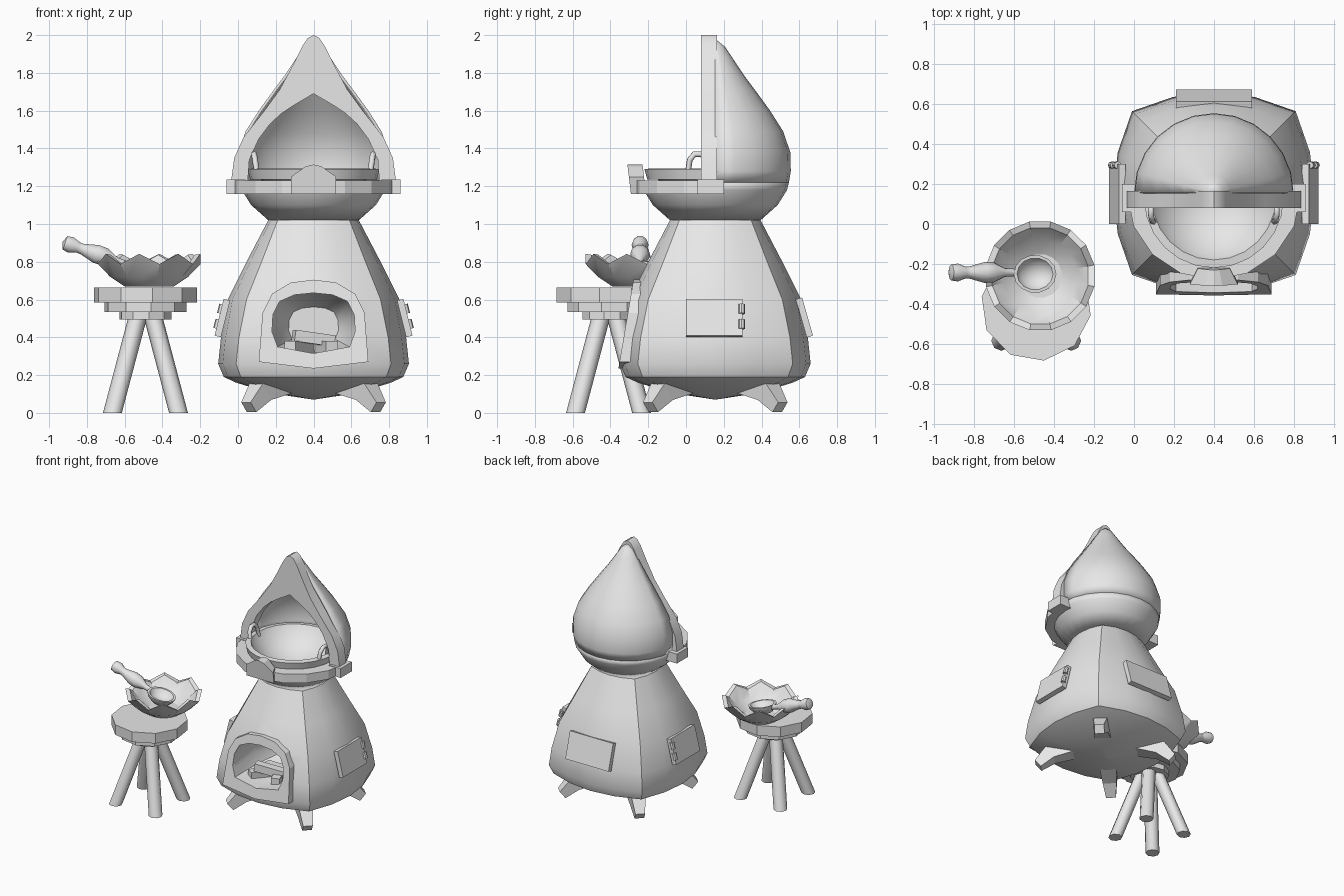
import bpy, bmesh
from math import sin, cos, pi, radians
from mathutils import Vector, Matrix

if "Cube" in bpy.data.objects:
    bpy.data.objects.remove(bpy.data.objects["Cube"])

clay = bpy.data.materials.new("clay_grey")
clay.use_nodes = True
clay.diffuse_color = (0.8, 0.8, 0.8, 1)
clay.node_tree.nodes["Principled BSDF"].inputs["Base Color"].default_value = (0.8, 0.8, 0.8, 1)

CX, CY = 0.4, 0.155      # stove axis
SX, SY = -0.49, -0.41    # stool axis


def finish(name, bm, smooth=None):
    bmesh.ops.remove_doubles(bm, verts=bm.verts, dist=0.0001)
    bmesh.ops.recalc_face_normals(bm, faces=bm.faces)
    mesh = bpy.data.meshes.new(name)
    bm.to_mesh(mesh)
    bm.free()
    mesh.materials.append(clay)
    ob = bpy.data.objects.new(name, mesh)
    bpy.context.collection.objects.link(ob)
    bpy.ops.object.select_all(action='DESELECT')
    ob.select_set(True)
    bpy.context.view_layer.objects.active = ob
    if smooth:
        bpy.ops.object.shade_smooth_by_angle(angle=radians(smooth))
    return ob


def loft(name, rings, closed=True, caps=True, smooth=None):
    """Skin a list of point rings."""
    bm = bmesh.new()
    rows = [[bm.verts.new(p) for p in ring] for ring in rings]
    n = len(rows[0])
    for a, b in zip(rows, rows[1:]):
        for i in range(n if closed else n - 1):
            j = (i + 1) % n
            bm.faces.new((a[i], a[j], b[j], b[i]))
    if caps:
        bm.faces.new(rows[0])
        bm.faces.new(rows[-1])
    return finish(name, bm, smooth)


def circle(x, y, z, r, n, start=0.0, sweep=2 * pi):
    count = n if sweep > 6 else n + 1
    return [(x + r * cos(start + sweep * i / n), y + r * sin(start + sweep * i / n), z)
            for i in range(count)]


def lathe(name, prof, x, y, n, smooth=None, start=0.0, sweep=2 * pi, caps=False):
    rings = [circle(x, y, z, max(r, 0.00001), n, start, sweep) for r, z in prof]
    return loft(name, rings, sweep > 6, caps, smooth)


def box(name, loc, size, rot=(0, 0, 0)):
    bm = bmesh.new()
    bmesh.ops.create_cube(bm, size=1)
    bmesh.ops.scale(bm, vec=size, verts=bm.verts)
    ob = finish(name, bm)
    ob.location = loc
    ob.rotation_euler = [radians(a) for a in rot]
    return ob


def band(name, outer, inner, front, depth, closed, smooth=None):
    """Upright flat band between two outlines in x and z."""
    cols = []
    for (xo, zo), (xi, zi) in zip(outer, inner):
        cols.append([(xo, front(zo), zo), (xi, front(zi), zi),
                     (xi, front(zi) + depth, zi), (xo, front(zo) + depth, zo)])
    if closed:
        cols.append(cols[0])
    return loft(name, cols, True, not closed, smooth)


def mirrored(half):
    """Outline from the left end to the middle, completed about the stove axis."""
    return half + [(2 * CX - x, z) for x, z in reversed(half[:-1])]


def thicken(ob, t):
    mod = ob.modifiers.new("wall", 'SOLIDIFY')
    mod.thickness = t


# stove body: square plan with bulging sides
def body_ring(z, corner, mid):
    pts = []
    for k in range(4):
        turn = Matrix.Rotation(k * pi / 2, 2)
        for t in (-1, -0.5, 0, 0.5):
            p = turn @ Vector((t * corner, -(corner + (mid - corner) * (1 - t * t))))
            pts.append((CX + p.x, CY + p.y, z))
    return pts


levels = [(0.07, 0.0001, 0.0001), (0.105, 0.18, 0.23), (0.16, 0.33, 0.41), (0.19, 0.385, 0.475),
          (0.26, 0.41, 0.505), (0.4, 0.395, 0.49), (0.6, 0.355, 0.455), (0.8, 0.275, 0.355),
          (1.02, 0.19, 0.24)]
body = loft("stove_body", [body_ring(*v) for v in levels])

# oven mouth
inner = mirrored([(0.4, 0.315), (0.21, 0.35), (0.18, 0.43), (0.185, 0.52), (0.22, 0.59),
                  (0.3, 0.625), (0.4, 0.635)][::1])[:-1]
outer = mirrored([(0.4, 0.235), (0.11, 0.27), (0.12, 0.4), (0.13, 0.53), (0.18, 0.63),
                  (0.28, 0.69), (0.4, 0.705)])[:-1]
cutter = loft("oven_cutter", [[(x, y, z) for x, z in inner] for y in (-0.6, -0.05)]
              + [[(CX + (x - CX) * 0.6, 0.1, 0.45 + (z - 0.45) * 0.6) for x, z in inner]])
cutter.hide_render = True
cut = body.modifiers.new("oven", 'BOOLEAN')
cut.object = cutter
cut.solver = 'EXACT'
bpy.context.view_layer.objects.active = body
bpy.ops.object.modifier_apply(modifier="oven")
bpy.data.objects.remove(cutter)
bpy.ops.object.select_all(action='DESELECT')
body.select_set(True)
bpy.context.view_layer.objects.active = body
bpy.ops.object.shade_smooth_by_angle(angle=radians(35))
band("oven_frame", outer, inner, lambda z: -0.358 + (z - 0.235) * 0.17, 0.09, True)

# firewood
for i, (x, y, z, turn, tilt) in enumerate([(0.33, -0.15, 0.35, 60, 0), (0.46, -0.14, 0.35, 110, 0),
                                           (0.4, -0.17, 0.395, 15, 8), (0.4, -0.06, 0.36, 0, 0)]):
    box("firewood_%d" % i, (x, y, z), (0.22, 0.065, 0.06), (0, tilt, turn))

# side hatches with hinges, back hatch
for s, side in ((1, "left"), (-1, "right")):
    box(side + "_hatch", (CX + s * 0.483, CY - 0.005, 0.502), (0.035, 0.3, 0.2), (0, -14 * s, 0))
    for z in (0.47, 0.55):
        knob = lathe("%s_hinge_%d" % (side, z * 100), [(0.018, -0.025), (0.018, 0.025)], 0, 0, 8, 30, caps=True)
        knob.location = (CX + s * (0.5 - (z - 0.5) * 0.25), 0.295, z)
        knob.rotation_euler = (0, radians(-14 * s), 0)
box("back_hatch", (CX, 0.627, 0.505), (0.38, 0.035, 0.21), (16, 0, 0))

# splayed feet
for sx in (1, -1):
    for sy in (1, -1):
        rings = []
        for out, z, w, t in ((0.27, 0.16, 0.06, 0.075), (0.4, 0.11, 0.05, 0.055), (0.485, 0.03, 0.035, 0.035)):
            d = Vector((sx, sy, 0)).normalized()
            side, up = Vector((-d.y, d.x, 0)), (Vector((0, 0, 0.75)) + d * 0.6)
            c = Vector((CX, CY, z)) + d * out
            rings.append([c + side * w * a + up * t * b for a, b in ((-1, -1), (1, -1), (1, 1), (-1, 1))])
        loft("foot_%d%d" % (sx > 0, sy > 0), rings)

# domed firebox: full lower bowl and half teardrop hood
lower = lathe("lower_bowl", [(0.24, 1.02), (0.33, 1.1), (0.38, 1.18), (0.39, 1.22)], CX, CY, 24, 40)
thicken(lower, 0.02)
hood = lathe("hood", [(0.39, 1.22), (0.4, 1.28), (0.397, 1.38), (0.36, 1.49), (0.29, 1.6), (0.21, 1.71),
                      (0.15, 1.79), (0.09, 1.88), (0.05, 1.94), (0.0, 1.98)], CX, CY, 12, 50, 0, pi)
thicken(hood, 0.015)

# pointed arch around the opening
arch_out = mirrored([(-0.04, 1.2), (-0.02, 1.35), (0.03, 1.46), (0.14, 1.6), (0.22, 1.71), (0.29, 1.84),
                     (0.34, 1.94), (0.37, 1.985), (0.4, 2.0)])
arch_in = mirrored([(0.05, 1.2), (0.06, 1.34), (0.11, 1.45), (0.17, 1.53), (0.23, 1.585), (0.29, 1.625),
                    (0.34, 1.655), (0.37, 1.672), (0.4, 1.69)])
band("hood_arch", arch_out, arch_in, lambda z: 0.08, 0.085, False, 35)

# curved shelf, its end blocks and the peaked front piece
shelf = [[(CX + r * cos(a), CY + r * sin(a), z) for r, z in ((0.33, 1.16), (0.435, 1.16), (0.435, 1.23), (0.33, 1.23))]
         for a in [pi + pi * i / 8 for i in range(9)]]
loft("shelf", shelf)
for s in (1, -1):
    box("shelf_end_%d" % (s > 0), (CX + s * 0.41, 0.13, 1.197), (0.1, 0.14, 0.075))
peak = [(-1, 1.16), (1, 1.16), (1, 1.25), (0.35, 1.305), (0, 1.315), (-0.35, 1.305), (-1, 1.25)]
loft("shelf_peak", [[(CX + w * x, y + (1.23 - z) * 0.12, z) for x, z in peak]
                    for w, y in ((0.12, -0.3), (0.08, -0.22))])

# wide pan with two loop handles
lathe("pan", [(0.0, 1.09), (0.15, 1.12), (0.28, 1.235), (0.335, 1.235), (0.35, 1.29), (0.31, 1.295),
              (0.285, 1.25), (0.2, 1.17), (0.1, 1.125), (0.0, 1.115)], CX, 0.13, 24, 40)
for s in (1, -1):
    cu = bpy.data.curves.new("pan_handle", 'CURVE')
    cu.dimensions = '3D'
    cu.bevel_depth = 0.016
    cu.bevel_resolution = 1
    cu.use_fill_caps = True
    cu.materials.append(clay)
    path = cu.splines.new('POLY')
    pts = [(0.3, 0.01, 1.27), (0.31, 0.02, 1.34), (0.315, 0.045, 1.37), (0.315, 0.08, 1.37), (0.31, 0.11, 1.34), (0.3, 0.12, 1.27)]
    path.points.add(len(pts) - 1)
    for p, (x, y, z) in zip(path.points, pts):
        p.co = (CX + s * x, y, z, 1)
    bpy.context.collection.objects.link(bpy.data.objects.new("pan_handle_%d" % (s > 0), cu))

# stool: stacked discs on four splayed legs
for name, r, z0, z1 in (("seat", 0.277, 0.585, 0.665), ("seat_middle", 0.22, 0.535, 0.585), ("seat_hub", 0.14, 0.495, 0.535)):
    lathe("stool_" + name, [(r, z0), (r, z1)], SX, SY, 10, 30, radians(-10), caps=True)
for sx in (1, -1):
    for sy in (1, -1):
        loft("stool_leg_%d%d" % (sx > 0, sy > 0),
             [circle(SX + sx * k, SY + sy * k, z, 0.05, 8) for k, z in ((0.175, 0), (0.04, 0.51))], smooth=50)

# serving bowl with a zigzag rim
def bowl_ring(r, z, wave=0.0):
    return [(x, y, zz + (wave if i % 2 else -wave)) for i, (x, y, zz) in enumerate(circle(-0.47, -0.26, z, r, 16, 0.2))]


loft("serving_bowl", [bowl_ring(0.0001, 0.668), bowl_ring(0.13, 0.668), bowl_ring(0.21, 0.72), bowl_ring(0.277, 0.815, 0.027),
                      bowl_ring(0.245, 0.81, 0.027), bowl_ring(0.185, 0.735), bowl_ring(0.11, 0.69), bowl_ring(0.0001, 0.69)],
     smooth=30)

# ladle resting in the bowl
scoop = lathe("ladle_scoop", [(0.0, -0.05), (0.06, -0.04), (0.09, 0.0), (0.095, 0.02), (0.08, 0.02), (0.055, -0.02), (0.0, -0.03)],
              0, 0, 14, 50)
scoop.location = (-0.5, -0.25, 0.765)
scoop.scale = (1.15, 1, 1)
scoop.rotation_euler = (0, radians(12), 0)
grip = lathe("ladle_handle", [(0.0, 0.0), (0.018, 0.0), (0.022, 0.06), (0.05, 0.12), (0.052, 0.17), (0.03, 0.25), (0.03, 0.27),
                              (0.045, 0.31), (0.04, 0.345), (0.0, 0.36)], 0, 0, 10, 50)
grip.location = (-0.59, -0.243, 0.785)
grip.rotation_euler = Vector((-0.34, 0, 0.12)).to_track_quat('Z', 'Y').to_euler()
